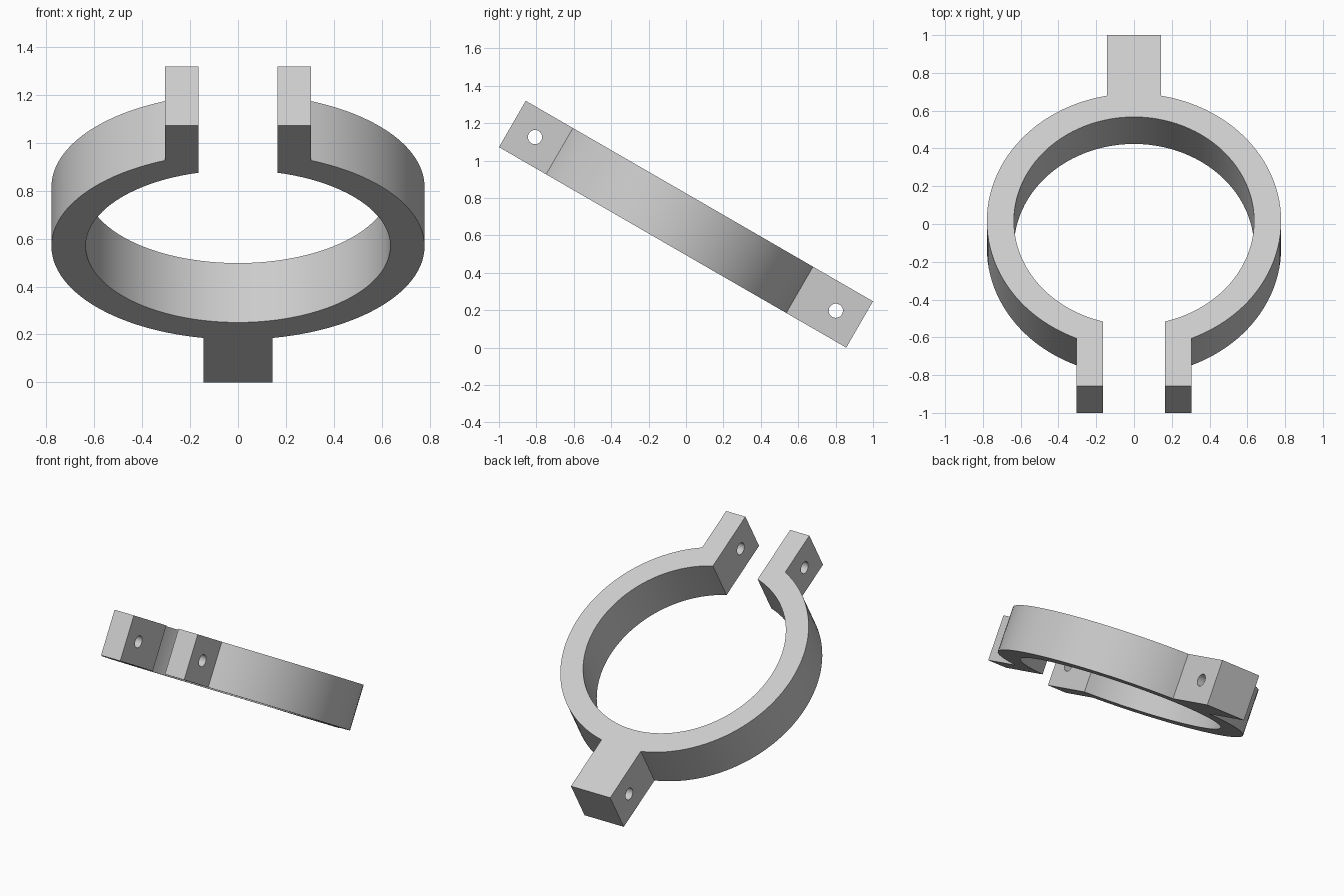
import bpy
import bmesh
from math import sin, cos, asin, acos, pi, radians
from mathutils import Matrix, Vector

cube = bpy.data.objects.get("Cube")
if cube:
    bpy.data.objects.remove(cube, do_unlink=True)

OUTER, INNER, HEIGHT = 0.779, 0.636, 0.286
LUG_IN, LUG_OUT, LUG_END = 0.164, 0.305, -1.008
TAB_HALF, TAB_END = 0.144, 1.136
HOLE_RADIUS = 0.038
STEPS = 48

grey = bpy.data.materials.new("light_grey")
grey.use_nodes = True
colour = (0.6, 0.6, 0.6, 1)
grey.diffuse_color = colour
grey.node_tree.nodes["Principled BSDF"].inputs["Base Color"].default_value = colour


def arc(radius, start, end):
    """Points on a circle, both ends included."""
    angles = [start + (end - start) * i / STEPS for i in range(STEPS + 1)]
    return [(radius * cos(a), radius * sin(a)) for a in angles]


# Half outline: inner arc, front lug, outer arc, rear tab; then mirrored
half = arc(INNER, pi / 2, -acos(LUG_IN / INNER))
half += [(LUG_IN, LUG_END), (LUG_OUT, LUG_END)]
half += arc(OUTER, -acos(LUG_OUT / OUTER), acos(TAB_HALF / OUTER))
half += [(TAB_HALF, TAB_END)]
outline = half + [(-x, y) for x, y in reversed(half[1:])]

# Clamp body extruded from the outline
bm = bmesh.new()
face = bm.faces.new([bm.verts.new((x, y, -HEIGHT / 2)) for x, y in outline])
result = bmesh.ops.extrude_face_region(bm, geom=[face])
top = [v for v in result["geom"] if isinstance(v, bmesh.types.BMVert)]
bmesh.ops.translate(bm, verts=top, vec=(0, 0, HEIGHT))
bmesh.ops.recalc_face_normals(bm, faces=bm.faces)
mesh = bpy.data.meshes.new("ring_clamp")
bm.to_mesh(mesh)
bm.free()
clamp = bpy.data.objects.new("ring_clamp", mesh)
bpy.context.collection.objects.link(clamp)
mesh.materials.append(grey)
bpy.context.view_layer.objects.active = clamp

# Bolt holes across the lugs and the tab
for name, y in (("lug_hole", -0.868), ("tab_hole", 0.989)):
    bpy.ops.mesh.primitive_cylinder_add(vertices=32, radius=HOLE_RADIUS, depth=1,
                                        location=(0, y, 0), rotation=(0, pi / 2, 0))
    cutter = bpy.context.object
    cutter.name = name + "_cutter"
    cutter.hide_render = True
    cutter.data.materials.append(grey)
    drill = clamp.modifiers.new(name, "BOOLEAN")
    drill.operation = "DIFFERENCE"
    drill.solver = "EXACT"
    drill.object = cutter
    bpy.context.view_layer.objects.active = clamp
    bpy.ops.object.modifier_apply(modifier=name)
    bpy.data.objects.remove(cutter, do_unlink=True)

# Tilt the clamp forward-up and stand it on the ground
tilt = Matrix.Rotation(radians(-30), 4, "X")
middle = Vector((0, -(TAB_END + LUG_END) / 2, 0))
clamp.data.transform(tilt @ Matrix.Translation(middle))
lowest = min(v.co.z for v in clamp.data.vertices)
clamp.data.transform(Matrix.Translation((0, 0, -lowest)))

bpy.ops.object.select_all(action="DESELECT")
clamp.select_set(True)
bpy.context.view_layer.objects.active = clamp
bpy.ops.object.shade_smooth_by_angle(angle=radians(25))
